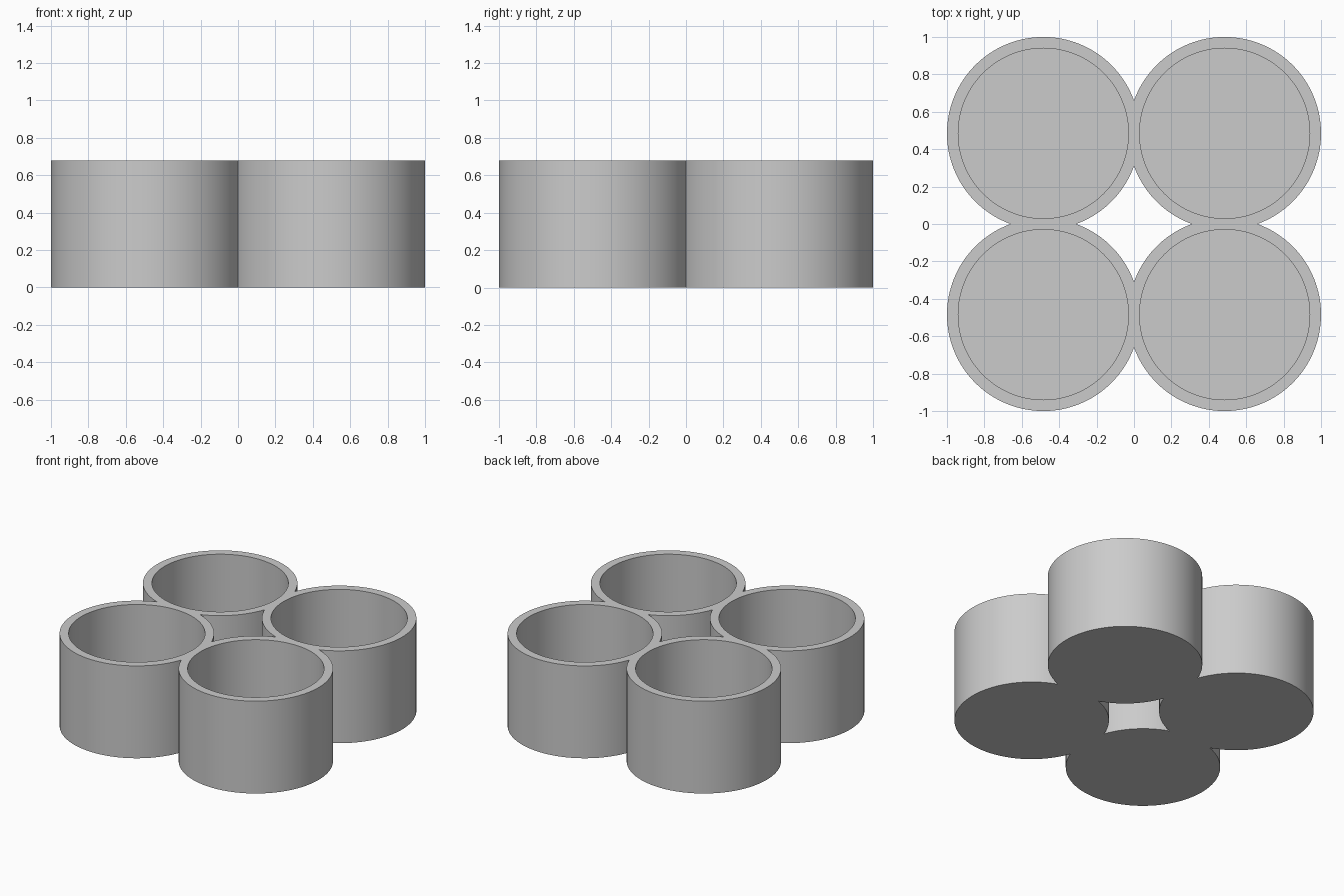
import bpy
import bmesh
import math
from mathutils import Vector

CENTRE = 0.4847      # cup centre offset on x and y
OUTER = 0.5153       # outer radius
INNER = 0.455        # inner radius
HEIGHT = 0.68
FLOOR = 0.06
SEGMENTS = 128

cube = bpy.data.objects.get("Cube")
if cube:
    bpy.data.objects.remove(cube, do_unlink=True)

grey = bpy.data.materials.new("light grey")
grey.use_nodes = True
colour = (0.6, 0.6, 0.6, 1.0)
grey.diffuse_color = colour
grey.node_tree.nodes["Principled BSDF"].inputs["Base Color"].default_value = colour


def ring(bm, radius, z):
    """Circle of vertices around the cup centre."""
    angles = [math.tau * i / SEGMENTS for i in range(SEGMENTS)]
    return [bm.verts.new((CENTRE + radius * math.cos(a),
                          CENTRE + radius * math.sin(a), z)) for a in angles]


# One open cup: outer wall, rim, inner wall, floor and underside
bm = bmesh.new()
profile = [(OUTER, 0), (OUTER, HEIGHT), (INNER, HEIGHT), (INNER, FLOOR)]
rings = [ring(bm, r, z) for r, z in profile]
for low, high in zip(rings, rings[1:]):
    for i in range(SEGMENTS):
        j = (i + 1) % SEGMENTS
        bm.faces.new((low[i], low[j], high[j], high[i]))
bm.faces.new(rings[0][::-1])
bm.faces.new(rings[-1])

# Trim the wall where it merges with the neighbouring cups
for normal in (Vector((1, 0, 0)), Vector((0, 1, 0))):
    bmesh.ops.bisect_plane(bm, geom=bm.verts[:] + bm.edges[:] + bm.faces[:],
                           plane_co=(0, 0, 0), plane_no=normal, clear_inner=True)
mesh = bpy.data.meshes.new("four_cup_holder")
bm.to_mesh(mesh)
bm.free()
mesh.materials.append(grey)

holder = bpy.data.objects.new("four_cup_holder", mesh)
bpy.context.collection.objects.link(holder)
bpy.ops.object.select_all(action="DESELECT")
holder.select_set(True)
bpy.context.view_layer.objects.active = holder

# Mirror the cup into a joined two by two cluster
mirror = holder.modifiers.new("Mirror", "MIRROR")
mirror.use_axis = (True, True, False)
mirror.use_mirror_merge = True
mirror.merge_threshold = 0.0005
bpy.ops.object.modifier_apply(modifier=mirror.name)
bpy.ops.object.shade_smooth_by_angle(angle=math.radians(30))
